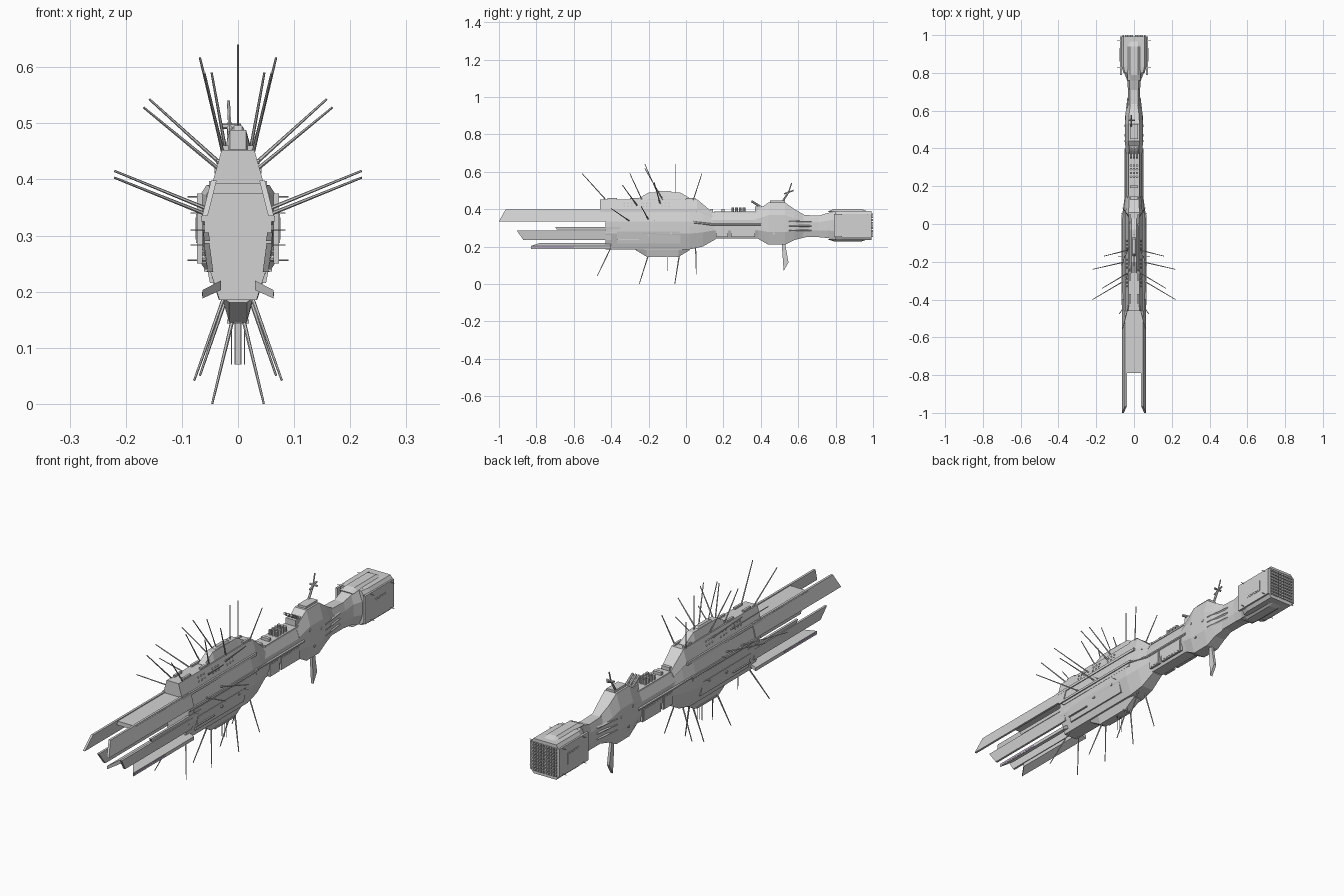
import bpy, bmesh
from mathutils import Vector

cube = bpy.data.objects.get("Cube")
if cube:
    bpy.data.objects.remove(cube)


def material(name, red, green, blue):
    made = bpy.data.materials.new(name)
    made.use_nodes = True
    made.diffuse_color = (red, green, blue, 1)
    shader = made.node_tree.nodes["Principled BSDF"]
    shader.inputs["Base Color"].default_value = made.diffuse_color
    return made


GREY = material("hull grey", 0.65, 0.65, 0.65)
VIOLET = material("violet grey", 0.5, 0.4, 0.55)
BOTH_SIDES = (-1, 1)


def finish(name, bm, mat=GREY):
    bmesh.ops.recalc_face_normals(bm, faces=bm.faces)
    mesh = bpy.data.meshes.new(name)
    bm.to_mesh(mesh)
    bm.free()
    mesh.materials.append(mat)
    bpy.context.scene.collection.objects.link(bpy.data.objects.new(name, mesh))


def loft(name, rings, mat=GREY):
    """Skin rings that have the same number of points, and cap both ends."""
    bm = bmesh.new()
    rows = [[bm.verts.new(point) for point in ring] for ring in rings]
    for row, following in zip(rows, rows[1:]):
        for i in range(len(row)):
            bm.faces.new((row[i - 1], row[i], following[i], following[i - 1]))
    bm.faces.new(rows[0])
    bm.faces.new(rows[-1])
    finish(name, bm, mat)


def hull(name, stations, foot=0.6, crown=0.6, belt=(0.3, 0.7)):
    """Eight-sided body; a station is y, half width, bottom and top."""
    rings = []
    for y, width, low, high in stations:
        levels = zip((foot, 1, 1, crown), (0, *belt, 1))
        half = [(width * part, low + (high - low) * level) for part, level in levels]
        rings.append([(x, y, z) for x, z in half] + [(-x, y, z) for x, z in reversed(half)])
    loft(name, rings)


def blister(name, front, back, ramp, width, base, top):
    """Low housing with sloped ends that rises from base to top."""
    lip = base + (top - base) * 0.2
    hull(name, [(front, width, base, lip), (front + ramp, width, base, top),
                (back - ramp, width, base, top), (back, width, base, lip)],
         foot=1, belt=(0.1, 0.2))


def box(name, xs, ys, zs, mat=GREY):
    (left, right), (low, high) = xs, zs
    loft(name, [[(left, y, low), (right, y, low), (right, y, high), (left, y, high)]
                for y in ys], mat)


def side_plates(name, face, ys, zs, mat=GREY, depth=0.01):
    for s in BOTH_SIDES:
        box(name, (s * (face - depth), s * face), ys, zs, mat)


def framed_panel(name, face, front, back, low, high, rim=0.006):
    side_plates(name + "_frame", face, (front, back), (low, high))
    side_plates(name, face + 0.001, (front + rim, back - rim), (low + rim, high - rim))


def blades(name, low, high, tips, back, depth=0.01):
    """Mirrored sloped plates between two (x, z) edges, with a raked tip."""
    (xl, zl), (xh, zh) = low, high
    for s in BOTH_SIDES:
        loft(name, [[(s * xl, a, zl), (s * xh, b, zh), (s * (xh - depth), b, zh),
                     (s * (xl - depth), a, zl)] for a, b in (tips, (back, back))])


def rod(name, start, end, radius=0.002, tip=None, sides=6):
    start, end = Vector(start), Vector(end)
    along = end - start
    bm = bmesh.new()
    bmesh.ops.create_cone(bm, cap_ends=True, segments=sides, radius1=radius,
                          radius2=tip or radius, depth=along.length)
    bmesh.ops.rotate(bm, verts=bm.verts, matrix=along.to_track_quat('Z', 'Y').to_matrix())
    bmesh.ops.translate(bm, verts=bm.verts, vec=(start + end) / 2)
    finish(name, bm)


def studs(name, face, spots, length, radius, sides=6):
    """Short rods standing out of both sides at the given (y, z) spots."""
    for y, z in spots:
        for s in BOTH_SIDES:
            rod(name, (s * (face - 0.01), y, z), (s * (face + length), y, z), radius, sides=sides)


# Main hull with its upper deck, tower and keel
hull("main_hull", [(-0.43, 0.06, 0.185, 0.395), (0.02, 0.062, 0.185, 0.395),
                   (0.09, 0.053, 0.2, 0.39), (0.16, 0.042, 0.24, 0.36)],
     foot=0.55, crown=0.75, belt=(0.4, 0.7))
hull("upper_deck", [(-0.46, 0.045, 0.39, 0.452), (0.06, 0.045, 0.39, 0.452),
                    (0.14, 0.038, 0.36, 0.385)], foot=1, crown=0.65, belt=(0.05, 0.1))
blister("tower", -0.26, 0.03, 0.06, 0.024, 0.445, 0.488)
blister("tower_roof", -0.17, -0.07, 0.01, 0.012, 0.485, 0.496)
blister("keel", -0.27, 0.02, 0.06, 0.026, 0.19, 0.145)
box("keel_foot", (-0.02, 0.02), (-0.19, -0.05), (0.143, 0.15))

# Fore deck and the long blades around it
box("fore_deck", (-0.05, 0.05), (-0.79, -0.43), (0.375, 0.393))
blades("upper_blade", (0.064, 0.335), (0.048, 0.398), (-1, -0.965), -0.4)
blades("middle_blade", (0.054, 0.235), (0.061, 0.287), (-0.87, -0.905), -0.4)
blades("short_blade", (0.06, 0.29), (0.062, 0.305), (-0.69, -0.7), -0.35)
for s in BOTH_SIDES:
    loft("lower_fin", [[(s * 0.03, inner, 0.203), (s * 0.03, inner, 0.22),
                        (s * 0.063, outer, 0.203), (s * 0.063, outer, 0.188)]
                       for inner, outer in ((-0.78, -0.83), (-0.4, -0.4))])
side_plates("fin_edge", 0.064, (-0.82, -0.6), (0.192, 0.199), VIOLET, 0.002)

# Side armour of the main hull
side_plates("side_trench", 0.0625, (-0.4, 0.04), (0.31, 0.32))
side_plates("side_rail", 0.066, (-0.43, 0.05), (0.325, 0.335))
side_plates("shoulder_rail", 0.052, (-0.46, 0.06), (0.385, 0.397))
blades("lower_panel", (0.05, 0.215), (0.063, 0.28), (-0.37, -0.37), -0.03)
side_plates("panel_ridge", 0.061, (-0.37, -0.25), (0.236, 0.24))
for front in (-0.42, -0.3, 0):
    side_plates("roof_box", 0.027, (front, front + 0.05), (0.45, 0.46))

# Middle section, bulge, neck and engine block
hull("middle_hull", [(y, 0.043, 0.243, 0.383) for y in (0.13, 0.41)])
hull("bulge", [(0.37, 0.043, 0.25, 0.385), (0.44, 0.048, 0.21, 0.435),
               (0.53, 0.048, 0.21, 0.435), (0.58, 0.044, 0.235, 0.4), (0.64, 0.03, 0.25, 0.365)])
hull("neck", [(0.6, 0.032, 0.25, 0.37), (0.71, 0.032, 0.25, 0.365),
              (0.76, 0.036, 0.245, 0.38), (0.82, 0.06, 0.235, 0.39)], foot=0.7, crown=0.7)
hull("engine_block", [(0.8, 0.056, 0.236, 0.388), (0.835, 0.066, 0.235, 0.39),
                      (0.993, 0.066, 0.235, 0.39)], foot=0.85, crown=0.85, belt=(0.1, 0.9))
blister("engine_top_cap", 0.76, 0.97, 0.03, 0.034, 0.385, 0.4)
blister("engine_bottom_cap", 0.76, 0.97, 0.03, 0.034, 0.24, 0.228)
side_plates("engine_side", 0.073, (0.79, 0.993), (0.25, 0.375))
framed_panel("engine_panel", 0.0745, 0.855, 0.937, 0.287, 0.338)
framed_panel("short_panel", 0.046, 0.16, 0.225, 0.25, 0.31)
framed_panel("long_panel", 0.046, 0.24, 0.37, 0.25, 0.31)

# Engine nozzles in two blocks
for column in range(5):
    for row in range(9):
        for s in BOTH_SIDES:
            x, z = s * (0.008 + column * 0.012), 0.255 + row * 0.0145
            box("nozzle", (x - 0.004, x + 0.004), (0.99, 1), (z - 0.005, z + 0.005))

# Pipes and neck struts
for s in BOTH_SIDES:
    elbow = (s * 0.045, 0.14, 0.318)
    rod("step_pipe", (s * 0.058, 0.04, 0.33), elbow, 0.006)
    rod("middle_pipe", elbow, (s * 0.045, 0.4, 0.318), 0.006)
    for z in (0.285, 0.31, 0.335):
        rod("neck_strut", (s * 0.044, 0.55, z), (s * 0.03, 0.67, z), 0.005, sides=4)

# Pins, sensors and rows of hatches
studs("engine_pin", 0.07, [(y, z) for y in (0.83, 0.97) for z in (0.256, 0.369)], 0.02, 0.0015)
studs("hull_pin", 0.055, [(-0.17, 0.34), (-0.05, 0.283), (-0.4, 0.31)], 0.03, 0.001)
studs("bulge_sensor", 0.046, [(0.44, 0.35), (0.47, 0.27), (0.52, 0.33)], 0.004, 0.006, 8)
studs("hull_sensor", 0.061, [(-0.2, 0.26), (-0.08, 0.27)], 0.003, 0.006, 8)
for z, face in ((0.415, 0.039), (0.432, 0.035)):
    spots = [(-0.33 + group * 0.1 + hatch * 0.02, z) for group in range(3) for hatch in range(3)]
    studs("hatch", face, spots, 0.003, 0.0045, 8)

# Antenna fans: tip x and z, root z, then root y and tip y of each antenna
for tip_x, tip_z, root_z, sweeps in (
        (0.22, 0.403, 0.315, ((-0.27, -0.4),)),
        (0.22, 0.415, 0.325, ((-0.19, -0.24),)),
        (0.168, 0.528, 0.39, ((-0.24, -0.34),)),
        (0.158, 0.543, 0.4, ((-0.13, -0.17),)),
        (0.068, 0.617, 0.34, ((-0.06, -0.22),)),
        (0.06, 0.59, 0.33, ((-0.32, -0.555), (0, 0.085))),
        (0.047, 0.59, 0.33, ((-0.18, -0.3),)),
        (0.078, 0.042, 0.26, ((-0.37, -0.475),)),
        (0.068, 0.05, 0.25, ((0.05, 0.055),)),
        (0.046, 0, 0.19, ((-0.19, -0.25), (-0.03, -0.06)))):
    for root_y, tip_y in sweeps:
        for s in BOTH_SIDES:
            rod("antenna", (0, root_y, root_z), (s * tip_x, tip_y, tip_z), 0.004, 0.002)
for root_y, tip_y in ((-0.15, -0.22), (-0.055, -0.055)):
    rod("centre_mast", (0, root_y, 0.48), (0, tip_y, 0.64))
for step in range(4):
    x = (step - 1.5) * 0.008
    rod("keel_whip", (x, -0.1, 0.15), (x, -0.1, 0.07), 0.001)

# Middle deck: canisters, vents and barrel turret
box("deck_block", (-0.03, 0.03), (0.15, 0.4), (0.38, 0.388))
box("turret_base", (-0.024, 0.024), (0.37, 0.43), (0.38, 0.415))
box("bulge_cap", (-0.02, 0.02), (0.45, 0.53), (0.43, 0.445))
for x in (-0.016, 0, 0.016):
    rod("turret_barrel", (x, 0.41, 0.405), (x, 0.35, 0.443), 0.006, sides=8)
    for row in range(4):
        y = 0.25 + row * 0.02
        rod("deck_canister", (x, y, 0.385), (x, y, 0.41), 0.007, sides=8)
for front in (0.1, 0.13, 0.19):
    box("deck_vent", (-0.02, 0.02), (front, front + 0.015), (0.38, 0.4))

# Jointed mast on the bulge and fin below it
joint = (-0.015, 0.55, 0.495)
rod("mast_lower", (-0.015, 0.51, 0.43), joint, 0.005)
rod("mast_cross", (-0.03, 0.55, 0.495), (0.005, 0.55, 0.495), 0.005)
rod("mast_arm", (-0.015, 0.525, 0.482), (-0.015, 0.575, 0.5), 0.004)
rod("mast_tip", joint, (-0.017, 0.565, 0.54), 0.003)
loft("ventral_fin", [[(x, 0.512, 0.215), (x, 0.522, 0.07), (x, 0.548, 0.115), (x, 0.53, 0.215)]
                     for x in (-0.006, 0.006)])
